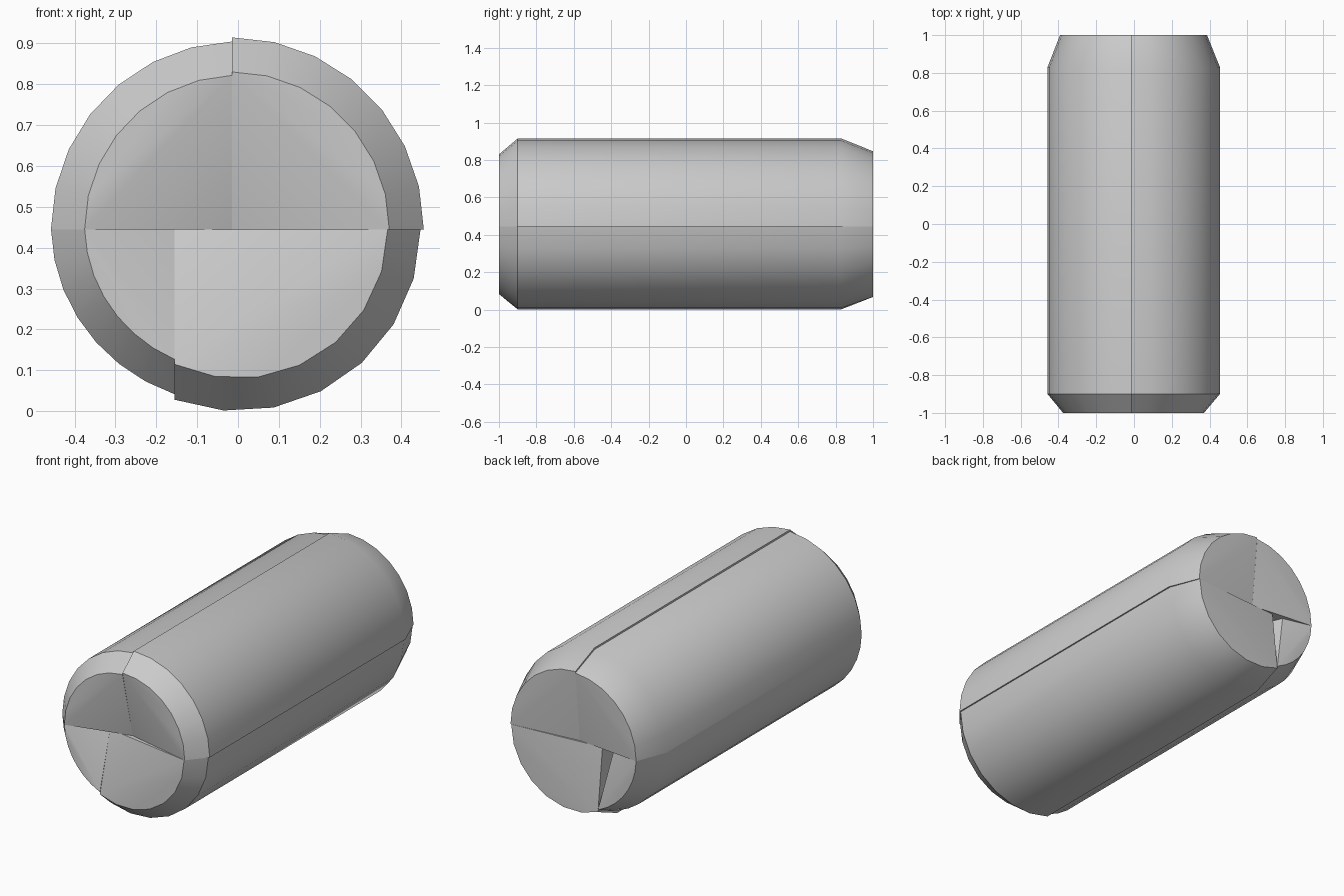
import bpy
import bmesh
import math

if "Cube" in bpy.data.objects:
    bpy.data.objects.remove(bpy.data.objects["Cube"], do_unlink=True)

SEAM_Z = 0.445
SEGMENTS = 7
# rings along the length: y and size of the cross-section
RINGS = [(-1.0, 0.82), (-0.9, 1.0), (0.83, 1.0), (1.0, 0.855)]
FRONT_DEPTH = 0.09

grey = bpy.data.materials.new("plain_grey")
grey.use_nodes = True
colour = (0.6, 0.6, 0.6, 1.0)
grey.diffuse_color = colour
grey.node_tree.nodes["Principled BSDF"].inputs["Base Color"].default_value = colour


def arc(corner_x, side, up, centre, radii, scale):
    """Points of the rim from the level seam to the upright seam."""
    rx, rz = radii[0] * scale, radii[1] * scale
    start = math.asin((SEAM_Z - centre[1]) * up / rz)
    end = math.acos((corner_x - centre[0]) * side / rx)
    points = []
    for i in range(SEGMENTS + 1):
        t = start + (end - start) * i / SEGMENTS
        points.append((centre[0] + side * rx * math.cos(t),
                       centre[1] + up * rz * math.sin(t)))
    return points


def quarter(name, corner_x, side, up, centre, radii, back_depth=0.04, notch=0.0):
    bm = bmesh.new()
    rings = []
    for y, scale in RINGS:
        pts = arc(corner_x, side, up, centre, radii, scale)
        rings.append([bm.verts.new((x, y, z)) for x, z in pts])

    # curved outside
    for a, b in zip(rings, rings[1:]):
        for i in range(SEGMENTS):
            bm.faces.new((a[i], a[i + 1], b[i + 1], b[i]))

    # dished ends: a flat rim piece and a sloping triangle to the sunken corner
    front = bm.verts.new((corner_x, -1 + FRONT_DEPTH, SEAM_Z))
    back = bm.verts.new((corner_x, 1 - back_depth, SEAM_Z))
    bm.faces.new(rings[0])
    bm.faces.new(rings[-1])
    bm.faces.new((front, rings[0][0], rings[0][-1]))
    level_edge = [r[0] for r in rings]
    if notch:
        lip = bm.verts.new((corner_x + side * notch, 0.96, SEAM_Z))
        bm.faces.new((lip, rings[-1][0], rings[-1][-1]))
        bm.faces.new((back, lip, rings[-1][-1]))
        level_edge.append(lip)
    else:
        bm.faces.new((back, rings[-1][0], rings[-1][-1]))

    # flat inner walls along the seams
    bm.faces.new(level_edge + [back, front])
    bm.faces.new([r[-1] for r in rings] + [back, front])

    bmesh.ops.recalc_face_normals(bm, faces=bm.faces[:])
    mesh = bpy.data.meshes.new(name)
    bm.to_mesh(mesh)
    bm.free()
    mesh.materials.append(grey)
    obj = bpy.data.objects.new(name, mesh)
    bpy.context.collection.objects.link(obj)
    bpy.ops.object.select_all(action='DESELECT')
    obj.select_set(True)
    bpy.context.view_layer.objects.active = obj
    bpy.ops.object.shade_smooth_by_angle(angle=math.radians(30))
    return obj


# four interlocking quarters of the rod
quarter("upper_left_quarter", -0.015, 1, 1, (-0.015, 0.445), (0.47, 0.47))
quarter("upper_right_quarter", -0.015, -1, 1, (0, 0.445), (0.458, 0.46))
quarter("lower_left_quarter", -0.155, 1, -1, (0, 0.445), (0.447, 0.445))
quarter("lower_right_quarter", -0.155, -1, -1, (0, 0.455), (0.458, 0.44),
        back_depth=0.2, notch=0.07)
